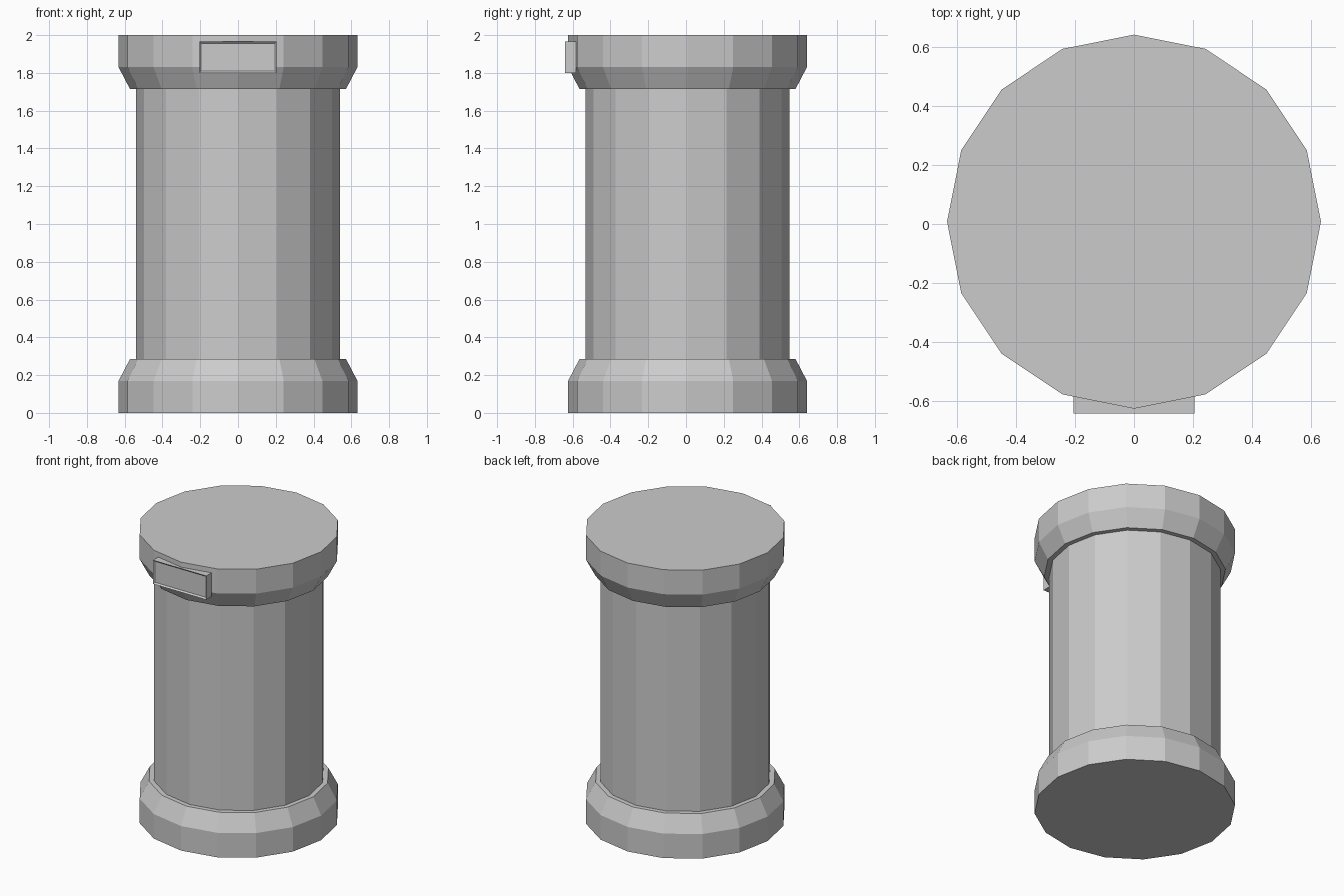
import bpy
import bmesh
import math

SIDES = 16
CENTRE_Y = 0.008

cube = bpy.data.objects.get("Cube")
if cube:
    bpy.data.objects.remove(cube, do_unlink=True)

# Single plain grey
grey = bpy.data.materials.new("plain grey")
grey.use_nodes = True
grey.diffuse_color = (0.6, 0.6, 0.6, 1)
grey.node_tree.nodes["Principled BSDF"].inputs["Base Color"].default_value = (0.6, 0.6, 0.6, 1)


def finish(name, bm):
    bmesh.ops.recalc_face_normals(bm, faces=bm.faces)
    mesh = bpy.data.meshes.new(name)
    bm.to_mesh(mesh)
    bm.free()
    mesh.materials.append(grey)
    obj = bpy.data.objects.new(name, mesh)
    bpy.context.collection.objects.link(obj)
    return obj


def turned(name, profile):
    """Closed faceted solid from (radius, height) pairs."""
    bm = bmesh.new()
    rings = []
    for radius, z in profile:
        angles = [math.tau * i / SIDES for i in range(SIDES)]
        rings.append([bm.verts.new((radius * math.cos(a),
                                    CENTRE_Y + radius * math.sin(a), z)) for a in angles])
    for low, high in zip(rings, rings[1:]):
        for i in range(SIDES):
            j = (i + 1) % SIDES
            bm.faces.new((low[i], low[j], high[j], high[i]))
    bm.faces.new(rings[0])
    bm.faces.new(rings[-1])
    return finish(name, bm)


# Column body and its two flared ends
flare = [(0.632, 0), (0.632, 0.17), (0.572, 0.285)]
turned("body", [(0.54, 0.25), (0.54, 1.80)])
turned("base", flare)
turned("lid", [(r, 2 - z) for r, z in reversed(flare)])

# Label holder with a shallow recessed front
bm = bmesh.new()
bmesh.ops.create_cube(bm, size=1)
for v in bm.verts:
    v.co.x *= 0.41
    v.co.y = -0.64 if v.co.y < 0 else -0.582
    v.co.z = 1.883 + v.co.z * 0.165
front = min(bm.faces, key=lambda f: f.calc_center_median().y)
bmesh.ops.inset_individual(bm, faces=[front], thickness=0.014)
for v in front.verts:
    v.co.y += 0.01
finish("label_holder", bm)
